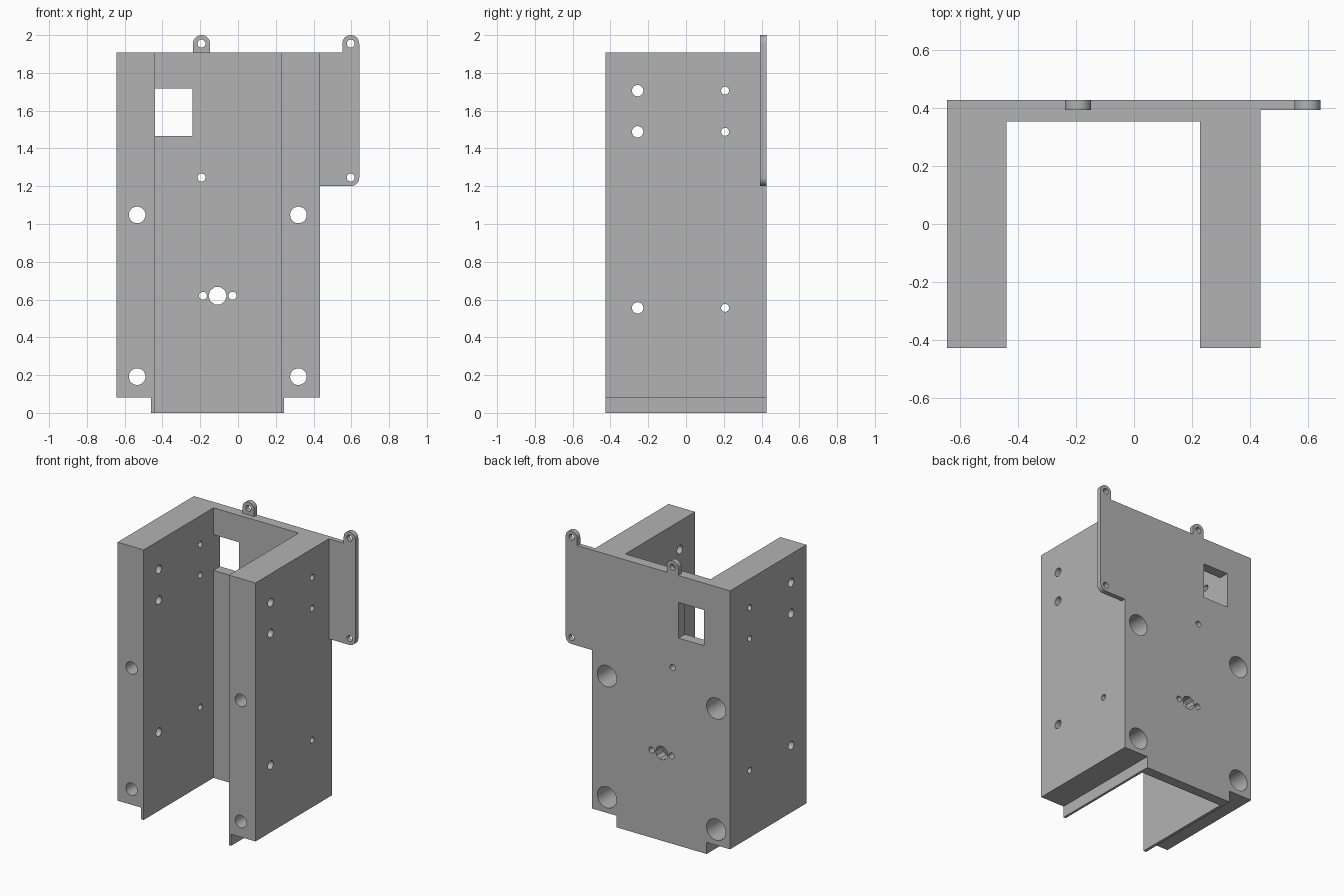
import bpy, bmesh
from math import cos, sin, radians
from mathutils import Vector

if "Cube" in bpy.data.objects:
    bpy.data.objects.remove(bpy.data.objects["Cube"], do_unlink=True)

grey = bpy.data.materials.new("plain grey")
grey.use_nodes = True
grey.diffuse_color = (0.45, 0.45, 0.45, 1)
grey.node_tree.nodes["Principled BSDF"].inputs["Base Color"].default_value = grey.diffuse_color

# Main levels
BACK, FRONT, WALL, THIN = 0.426, -0.426, 0.353, 0.392
TOP, SHOULDER = 1.908, 0.082
RIGHT, IN_R, IN_L, LEFT = -0.643, -0.439, 0.227, 0.435
TAB_R, HOLE_R = 0.045, 0.021


def prism(name, outline, axis, lo, hi):
    """Extrude a 2D outline along an axis from lo to hi."""
    place = {"x": lambda a, b, c: (c, a, b),
             "y": lambda a, b, c: (a, c, b),
             "z": lambda a, b, c: (a, b, c)}[axis]
    bm = bmesh.new()
    face = bm.faces.new([bm.verts.new(place(a, b, lo)) for a, b in outline])
    moved = bmesh.ops.extrude_face_region(bm, geom=[face])["geom"]
    shift = Vector(place(0, 0, hi - lo))
    bmesh.ops.translate(bm, vec=shift, verts=[v for v in moved if isinstance(v, bmesh.types.BMVert)])
    bmesh.ops.recalc_face_normals(bm, faces=bm.faces)
    mesh = bpy.data.meshes.new(name)
    bm.to_mesh(mesh)
    bm.free()
    mesh.materials.append(grey)
    obj = bpy.data.objects.new(name, mesh)
    bpy.context.collection.objects.link(obj)
    return obj


def arc(cx, cy, r, start, end, steps=16):
    angles = [radians(start + (end - start) * i / steps) for i in range(steps + 1)]
    return [(cx + r * cos(t), cy + r * sin(t)) for t in angles]


def circle(cx, cy, r, sides=32):
    return arc(cx, cy, r, 0, 360, sides)[:-1]


def combine(target, other, operation):
    """Apply a boolean and discard the helper."""
    other.hide_render = True
    mod = target.modifiers.new("join", "BOOLEAN")
    mod.operation, mod.solver, mod.object = operation, "EXACT", other
    bpy.context.view_layer.objects.active = target
    bpy.ops.object.modifier_apply(modifier=mod.name)
    bpy.data.objects.remove(other, do_unlink=True)


def channel(name, x0, x1, z0, z1):
    """U-shaped section, open to the front."""
    outline = [(x0, FRONT), (IN_R, FRONT), (IN_R, WALL), (IN_L, WALL),
               (IN_L, FRONT), (x1, FRONT), (x1, BACK), (x0, BACK)]
    return prism(name, outline, "z", z0, z1)


def drill(axis, a, b, r, lo, hi, sides=32):
    combine(bracket, prism("drill", circle(a, b, r, sides), axis, lo, hi), "DIFFERENCE")


# Thick channel with a thin skirt under it
bracket = channel("channel_bracket", RIGHT, LEFT, SHOULDER, TOP)
combine(bracket, channel("skirt", -0.46, 0.244, 0, 0.2), "UNION")

# Side flange with its rounded ear, and the small top ear
TAB_X, FLANGE_X, TAB_Z, LOW_Z = -0.193, 0.597, 2 - TAB_R, 1.246
flange = ([(0.4, LOW_Z - TAB_R)] + arc(FLANGE_X, LOW_Z, TAB_R, -90, 0)
          + arc(FLANGE_X, TAB_Z, TAB_R, 0, 180)
          + [(FLANGE_X - TAB_R, TOP), (0.4, TOP)])
combine(bracket, prism("side_flange", flange, "y", THIN, BACK), "UNION")
ear = [(TAB_X - TAB_R, 1.85), (TAB_X + TAB_R, 1.85)] + arc(TAB_X, TAB_Z, TAB_R, 0, 180)
combine(bracket, prism("top_ear", ear, "y", THIN, BACK), "UNION")

# Rectangular window in the back wall
window = [(IN_R, 1.466), (-0.24, 1.466), (-0.24, 1.718), (IN_R, 1.718)]
combine(bracket, prism("window", window, "y", 0.3, 0.5), "DIFFERENCE")

# Small holes in the ears, flange and back wall
for x, z in [(TAB_X, TAB_Z), (FLANGE_X, TAB_Z), (FLANGE_X, LOW_Z), (TAB_X, LOW_Z),
             (-0.185, 0.62), (-0.029, 0.62)]:
    drill("y", x, z, HOLE_R, 0.3, 0.5)
drill("y", -0.108, 0.62, 0.048, 0.3, 0.5, 10)

# Long bolt holes through the legs, widened from the back
for x in (-0.534, 0.32):
    for z in (0.192, 1.048):
        drill("y", x, z, 0.044, -0.5, 0.5)
        drill("y", x, z, 0.075, -0.15, 0.5)

# Cross holes through both legs
for z in (0.556, 1.488, 1.706):
    drill("x", -0.256, z, 0.03, -0.7, 0.5)
    drill("x", 0.207, z, HOLE_R, -0.7, 0.5)

# Smooth hole walls, crisp edges
bpy.ops.object.select_all(action="DESELECT")
bracket.select_set(True)
bpy.context.view_layer.objects.active = bracket
bpy.ops.object.shade_smooth_by_angle(angle=radians(30))
